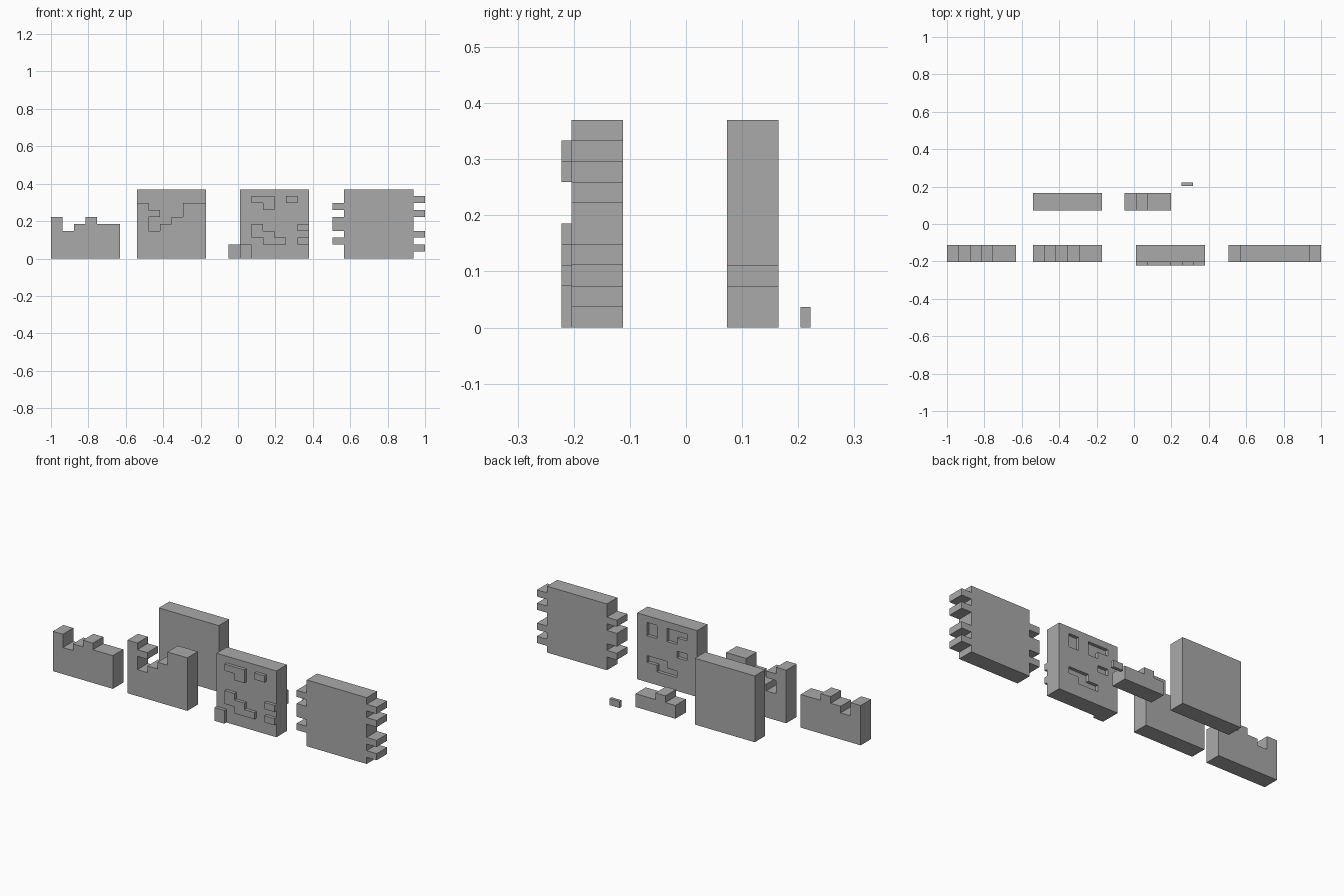
import bpy, bmesh

if "Cube" in bpy.data.objects:
    bpy.data.objects.remove(bpy.data.objects["Cube"])

CX, CZ = 0.0617, 0.037            # width and height of one cell
FRONT, BACK = -0.204, -0.112      # depth range of the front row
RELIEF = 0.018                    # depth of raised and sunken details

grey = bpy.data.materials.new("grey")
grey.diffuse_color = (0.4, 0.4, 0.4, 1)
grey.use_nodes = True
grey.node_tree.nodes["Principled BSDF"].inputs["Base Color"].default_value = grey.diffuse_color


def extrude(name, outline, x0, y0, y1):
    """Extrude an outline given in (column, height) cells from y0 to y1."""
    bm = bmesh.new()
    face = bm.faces.new([bm.verts.new((x0 + c * CX, y0, h * CZ)) for c, h in outline])
    new = bmesh.ops.extrude_face_region(bm, geom=[face])["geom"]
    bmesh.ops.translate(bm, vec=(0, y1 - y0, 0),
                        verts=[v for v in new if isinstance(v, bmesh.types.BMVert)])
    bmesh.ops.recalc_face_normals(bm, faces=bm.faces)
    mesh = bpy.data.meshes.new(name)
    bm.to_mesh(mesh)
    bm.free()
    mesh.materials.append(grey)
    obj = bpy.data.objects.new(name, mesh)
    bpy.context.collection.objects.link(obj)
    return obj


def rect(c0, c1, h0, h1):
    return [(c0, h0), (c1, h0), (c1, h1), (c0, h1)]


# low stepped block on the far left
extrude("low_stepped_block", [(0, 0), (6, 0), (6, 5), (4, 5), (4, 6), (3, 6), (3, 5),
        (2, 5), (2, 4), (1, 4), (1, 6), (0, 6)], -1.0, FRONT, BACK)

# tall stepped block with a hook
extrude("hooked_block", [(0, 0), (6, 0), (6, 8), (4, 8), (4, 6), (3, 6), (3, 5), (2, 5),
        (2, 4), (1, 4), (1, 6), (2, 6), (2, 7), (1, 7), (1, 8), (0, 8)],
        -0.54, FRONT, BACK)

# plain slab and small stepped block in the back row
extrude("back_slab", rect(0, 6, 0, 10), -0.54, 0.073, 0.165)
extrude("small_stepped_block", [(0, 0), (4, 0), (4, 2), (2, 2), (2, 3), (1, 3), (1, 2),
        (0, 2)], -0.05, 0.073, 0.165)

# loose chip
extrude("loose_chip", rect(0, 1, 0, 1), 0.255, 0.204, 0.222)

# toothed slab: teeth as (bottom, top) heights on each side
outline = [(0, 0), (6, 0)]
for a, b in [(1, 2), (3, 4), (6, 7), (8, 9)]:
    outline += [(6, a), (7, a), (7, b), (6, b)]
outline += [(6, 10), (0, 10)]
for a, b in [(7, 8), (4, 6), (2, 3)]:
    outline += [(0, b), (-1, b), (-1, a), (0, a)]
extrude("toothed_slab", outline, 0.567, FRONT, BACK)

# panel with raised plates in front and recesses behind
PX = 0.01
panel = extrude("panel", rect(0, 6, 0, 10), PX, FRONT, BACK)
L_SHAPE = [(1, 8), (2, 8), (2, 7), (3, 7), (3, 9), (1, 9)]
plates = {
    "plate_corner": L_SHAPE,
    "plate_small": rect(4, 5, 8, 9),
    "plate_stair": [(1, 3), (2, 3), (2, 2), (4, 2), (4, 3), (3, 3), (3, 4), (2, 4),
                    (2, 5), (1, 5)],
    "plate_edge_upper": rect(5, 6, 4, 5),
    "plate_edge_lower": rect(5, 6, 2, 3),
    "plate_foot": rect(0, 1, 0, 2),
}
for name, shape in plates.items():
    extrude(name, shape, PX, FRONT - RELIEF, FRONT)

recesses = [
    L_SHAPE,
    rect(4, 5, 7, 9),
    rect(1, 2, 5, 6),
    [(2, 2), (4, 2), (4, 3), (5, 3), (5, 4), (3, 4), (3, 3), (2, 3)],
]
for i, shape in enumerate(recesses):
    cutter = extrude(f"recess_cutter_{i}", shape, PX, BACK - RELIEF, BACK + 0.02)
    cutter.hide_render = True
    cutter.hide_set(True)
    mod = panel.modifiers.new(f"recess_{i}", 'BOOLEAN')
    mod.operation = 'DIFFERENCE'
    mod.solver = 'EXACT'
    mod.object = cutter
